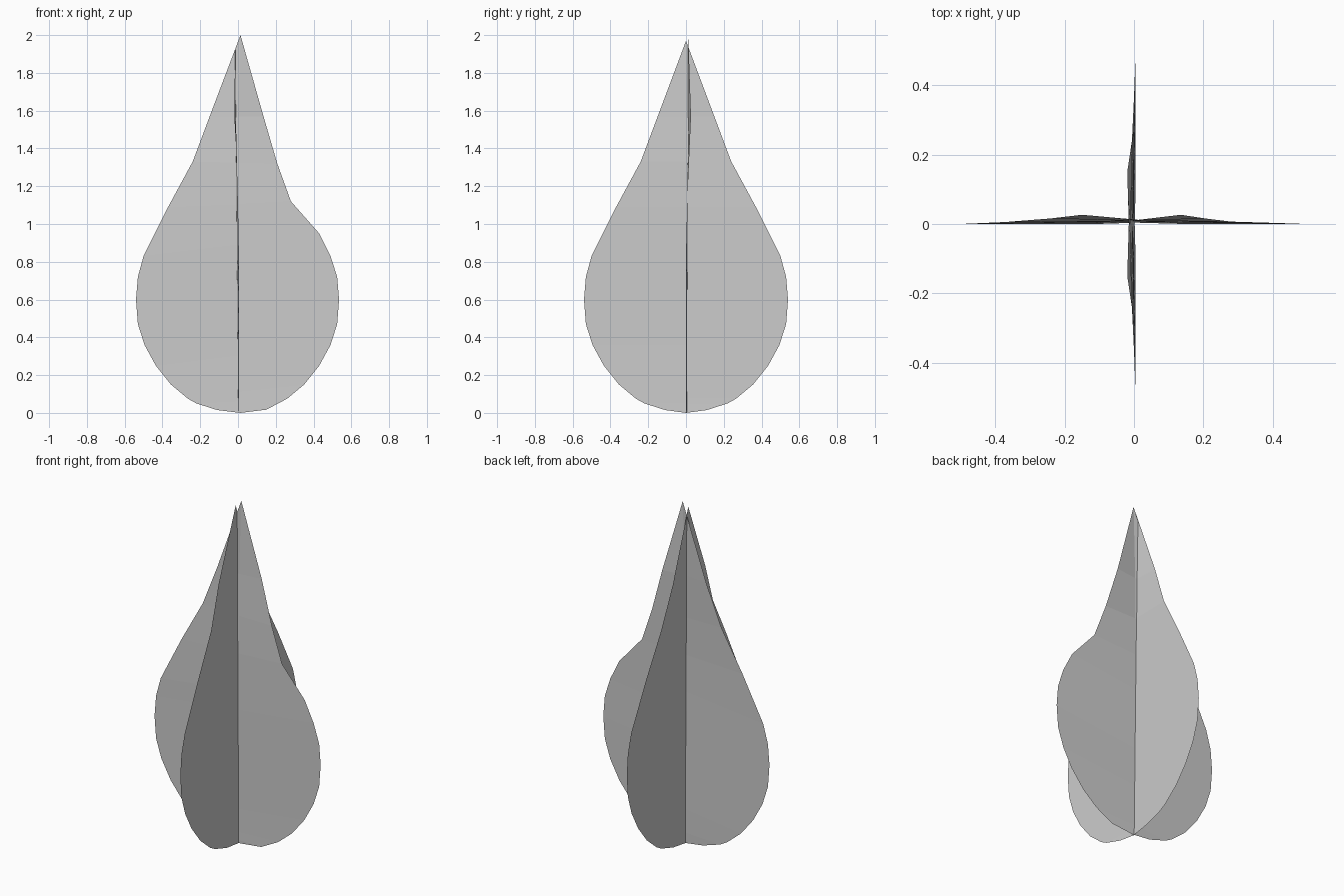
import bpy

if "Cube" in bpy.data.objects:
    bpy.data.objects.remove(bpy.data.objects["Cube"])

# Half outlines of the two crossed petals: (half width, height), top to bottom
LOWER = [(.50, .83), (.53, .72), (.54, .60), (.53, .47), (.495, .36), (.435, .25),
         (.355, .15), (.265, .075), (.22, .05), (.11, .015)]
EVEN = [(.15, 1.57), (.24, 1.33), (.37, 1.09)] + LOWER
NOTCHED = [(.135, 1.57), (.208, 1.32), (.28, 1.12), (.43, .95), (.49, .83), (.525, .72),
           (.535, .60), (.525, .47), (.49, .36), (.43, .25), (.35, .15), (.26, .075), (.15, .017)]


def interp(z, table):
    # linear lookup of a (height, offset) table
    for (z0, d0), (z1, d1) in zip(table, table[1:]):
        if z <= z1:
            return d0 + (d1 - d0) * (z - z0) / (z1 - z0)
    return table[-1][1]


def petal(name, left, right, tip, bow, spine, swap):
    """Single-sheet petal; rim bows gently out of plane near the top."""
    rows = [[(tip[0], spine[1], tip[1])]]
    for (wl, zl), (wr, zr) in zip(left, right):
        zc = (zl + zr) / 2
        mid = spine[0] + (spine[1] - spine[0]) * zc / 2
        rows.append([(-wl, interp(zl, bow), zl), (0, mid, zc), (wr, interp(zr, bow), zr)])
    rows.append([(tip[0], spine[0], 0.0)])
    verts = [p for r in rows for p in r]
    if swap:
        verts = [(d, w, z) for w, d, z in verts]
    n = len(verts) - 1
    faces = [(0, 1, 2), (0, 2, 3), (n, n - 2, n - 3), (n, n - 1, n - 2)]
    for i in range(1, n - 3, 3):
        faces += [(i, i + 3, i + 4, i + 1), (i + 1, i + 4, i + 5, i + 2)]
    if swap:
        faces = [f[::-1] for f in faces]
    mesh = bpy.data.meshes.new(name)
    mesh.from_pydata(verts, [], faces)
    ob = bpy.data.objects.new(name, mesh)
    bpy.context.collection.objects.link(ob)


# Wide petal across x, with a notch on the right shoulder
petal("wide_petal", EVEN, NOTCHED, (.013, 2.0),
      [(0, 0), (.85, 0), (1.1, .006), (1.33, .016), (1.58, .027), (2, .012)], (.004, .012), False)
# Crossing petal along y
petal("cross_petal", EVEN, EVEN, (0, 1.97),
      [(0, .005), (.85, .005), (1.1, 0), (1.33, -.006), (1.58, -.02), (2, -.015)], (.002, -.015), True)
